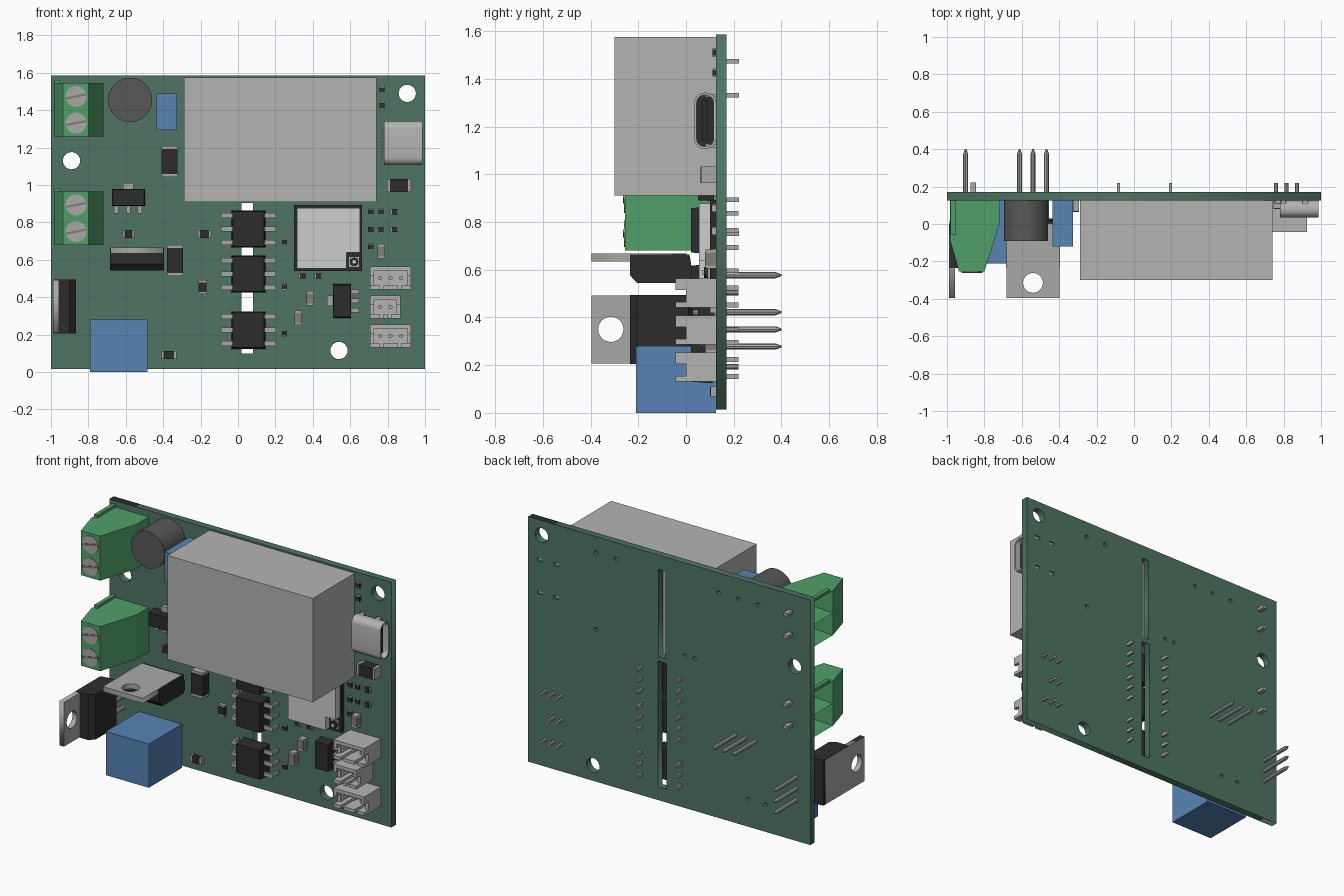
import bpy, bmesh, math
from mathutils import Matrix, Vector

if "Cube" in bpy.data.objects:
    bpy.data.objects.remove(bpy.data.objects["Cube"])


def material(name, code):
    """Flat colour from a display hex code."""
    srgb = [int(code[i:i + 2], 16) / 255 for i in (0, 2, 4)]
    rgba = [((c + 0.055) / 1.055) ** 2.4 for c in srgb] + [1]
    mat = bpy.data.materials.new(name)
    mat.use_nodes = True
    mat.diffuse_color = rgba
    mat.node_tree.nodes["Principled BSDF"].inputs["Base Color"].default_value = rgba
    return mat


BOARD = material("board green", "4E7563")
GREEN = material("terminal green", "50A068")
BLUE = material("component blue", "5783B4")
GREY = material("housing grey", "B4B4B2")
SILVER = material("shield silver", "CDCDCD")
BLACK = material("chip black", "2C2C2C")
CHARCOAL = material("charcoal", "585858")
METAL = material("lead metal", "A9A9A6")
TAN = material("ceramic grey brown", "827E78")

FRONT, BACK = 0.125, 0.17      # board faces along y
XZ = Matrix.Rotation(math.pi / 2, 4, "X")
YZ = Matrix(((0, 0, 1, 0), (1, 0, 0, 0), (0, 1, 0, 0), (0, 0, 0, 1)))
round_parts = []


def finish(bm, name, *mats):
    bmesh.ops.recalc_face_normals(bm, faces=bm.faces)
    mesh = bpy.data.meshes.new(name)
    bm.to_mesh(mesh)
    bm.free()
    for mat in mats:
        mesh.materials.append(mat)
    obj = bpy.data.objects.new(name, mesh)
    bpy.context.collection.objects.link(obj)
    return obj


def box(name, x0, x1, y0, y1, z0, z1, mat, taper=1.0):
    """Box between limits; taper shrinks its front face."""
    bm = bmesh.new()
    bmesh.ops.create_cube(bm, size=1)
    for v in bm.verts:
        k = taper if v.co.y < 0 else 1
        v.co = Vector(((x0 + x1) / 2 + v.co.x * k * (x1 - x0),
                       (y0 + y1) / 2 + v.co.y * (y1 - y0),
                       (z0 + z1) / 2 + v.co.z * k * (z1 - z0)))
    return finish(bm, name, mat)


def cylinder(name, x, z, r, y0, y1, mat, sides=32, tip=1.0):
    bm = bmesh.new()
    bmesh.ops.create_cone(bm, cap_ends=True, segments=sides, radius1=r * tip, radius2=r, depth=y1 - y0,
                          matrix=Matrix.Translation((x, (y0 + y1) / 2, z)) @ XZ)
    obj = finish(bm, name, mat)
    round_parts.append(obj)
    return obj


def prism(points, depth, matrix):
    """Profile extruded along its local z, as a bmesh."""
    bm = bmesh.new()
    face = bm.faces.new([bm.verts.new((a, b, 0)) for a, b in points])
    new = bmesh.ops.extrude_face_region(bm, geom=[face])["geom"]
    bmesh.ops.translate(bm, verts=[g for g in new if isinstance(g, bmesh.types.BMVert)], vec=(0, 0, depth))
    bmesh.ops.transform(bm, matrix=matrix, verts=bm.verts)
    bmesh.ops.recalc_face_normals(bm, faces=bm.faces)
    return bm


def rect(a0, a1, b0, b1):
    return [(a0, b0), (a1, b0), (a1, b1), (a0, b1)]


def circle(a, b, r, sides=24):
    return [(a + r * math.cos(t * math.tau / sides), b + r * math.sin(t * math.tau / sides)) for t in range(sides)]


def pierced_plate(name, loops, thickness, matrix, mat):
    """Flat plate whose later loops are holes."""
    curve = bpy.data.curves.new(name, "CURVE")
    curve.dimensions, curve.fill_mode, curve.extrude = "2D", "BOTH", thickness / 2
    for loop in loops:
        spline = curve.splines.new("POLY")
        spline.points.add(len(loop) - 1)
        for point, (a, b) in zip(spline.points, loop):
            point.co = (a, b, 0, 1)
        spline.use_cyclic_u = True
    temp = bpy.data.objects.new(name, curve)
    bm = bmesh.new()
    bm.from_mesh(bpy.data.meshes.new_from_object(temp))
    bpy.data.objects.remove(temp)
    bmesh.ops.remove_doubles(bm, verts=bm.verts, dist=0.0001)
    bmesh.ops.transform(bm, matrix=matrix, verts=bm.verts)
    return finish(bm, name, mat)


# Circuit board with mounting holes, isolation slots and drill holes
holes = [rect(-1, 1, 0.015, 1.585), rect(0.02, 0.08, 0.1, 0.905), rect(0.025, 0.075, 0.935, 1.495)]
holes += [circle(x, z, 0.046) for x, z in ((0.905, 1.49), (-0.89, 1.13), (0.54, 0.115))]
holes += [circle(x, z, 0.013, 8) for x, z in (
    (0.52, 1.48), (0.375, 1.48), (0.52, 0.99), (-0.11, 0.99), (-0.18, 0.99), (-0.35, 1.455),
    (-0.49, 1.455), (-0.63, 1.455), (-0.56, 0.19), (-0.685, 0.19))]
holes += [rect(x - 0.018, x + 0.018, z - 0.01, z + 0.01) for x in (0.8, 0.915) for z in (1.12, 1.33)]
pierced_plate("circuit_board", holes, BACK - FRONT, Matrix.Translation((0, (FRONT + BACK) / 2, 0)) @ XZ, BOARD)

# Large simple components
box("relay", -0.29, 0.74, -0.3, FRONT, 0.91, 1.575, GREY)
box("power_block", -0.79, -0.485, -0.21, FRONT, 0, 0.28, BLUE)
box("film_capacitor", -0.437, -0.325, -0.12, FRONT, 1.295, 1.49, BLUE)
cylinder("round_capacitor", -0.577, 1.455, 0.118, -0.09, FRONT, CHARCOAL, 48)

# Screw terminals: two poles each, with wire openings on the outer side
profile = [(-0.985, FRONT), (-0.985, -0.08), (-0.935, -0.255), (-0.8, -0.255), (-0.72, 0), (-0.72, FRONT)]
for label, base in (("upper", 1.26), ("lower", 0.68)):
    for pole in range(2):
        low = base + pole * 0.1425
        bm = prism(profile, 0.1425, Matrix.Translation((0, 0, low)))
        opening = [f for f in bm.faces if f.normal.x < -0.99]
        bmesh.ops.inset_individual(bm, faces=opening, thickness=0.022, depth=-0.12)
        finish(bm, label + "_terminal_body", GREEN)
        z = low + 0.071
        cylinder(label + "_terminal_screw", -0.866, z, 0.056, -0.259, -0.25, METAL)
        slot = box(label + "_screw_slot", -0.055, 0.055, -0.263, -0.258, -0.006, 0.006, TAN)
        slot.matrix_world = Matrix.Translation((-0.866, 0, z)) @ Matrix.Rotation(-0.2, 4, "Y")
        box(label + "_terminal_pin", -0.875, -0.845, BACK - 0.05, 0.222, z - 0.01, z + 0.01, METAL)
    box(label + "_terminal_rib", -0.98, -0.955, -0.06, FRONT, base + 0.285, base + 0.302, GREEN)


# Tabbed power transistors
def transistor(name, matrix):
    hole = circle(0, -0.315, 0.053)
    pierced_plate(name + "_tab", [rect(-0.142, 0.142, -0.395, 0), hole], 0.033,
                  matrix @ Matrix.Translation((0, 0, -0.0165)), METAL)
    side = [(-0.235, -0.004), (0.015, -0.004), (0.03, -0.1), (0.01, -0.123), (-0.205, -0.123), (-0.235, -0.09)]
    finish(prism(side, 0.29, matrix @ Matrix.Translation((-0.145, 0, 0)) @ YZ), name + "_body", BLACK)
    for i in (-1, 0, 1):
        spot = matrix @ Vector((i * 0.072, 0, -0.09))
        cylinder(name + "_leg", spot.x, spot.z, 0.013, 0, 0.375, METAL, 8)
        bm = bmesh.new()
        bmesh.ops.create_cone(bm, cap_ends=True, segments=8, radius1=0.004, radius2=0.013, depth=0.025,
                              matrix=Matrix.Translation((spot.x, 0.3875, spot.z)) @ XZ)
        finish(bm, name + "_leg_tip", METAL)


transistor("centre_transistor", Matrix.Translation((-0.54, 0, 0.667)))
transistor("edge_transistor", Matrix.Translation((-0.99, 0, 0.35)) @ Matrix.Rotation(-math.pi / 2, 4, "Y"))

# Optocouplers straddling the slot
for z in (0.765, 0.524, 0.224):
    box("optocoupler_body", -0.034, 0.146, 0.02, 0.11, z - 0.1, z + 0.1, BLACK, 0.93)
    for dz in (-0.072, 0, 0.072):
        for inner, outer in ((-0.03, -0.09), (0.142, 0.202)):
            tip = outer + math.copysign(0.014, inner - outer)
            box("optocoupler_arm", min(inner, outer), max(inner, outer), 0.06, 0.072, z + dz - 0.013, z + dz + 0.013, METAL)
            box("optocoupler_pin", min(tip, outer), max(tip, outer), 0.06, 0.22, z + dz - 0.01, z + dz + 0.01, METAL)

# Wireless module with notched shield and antenna socket
box("module_board", 0.3, 0.663, 0.1, FRONT, 0.54, 0.893, BLACK)
shield = [(0.315, 0.553), (0.58, 0.553), (0.58, 0.638), (0.652, 0.638), (0.652, 0.878), (0.315, 0.878)]
finish(prism(shield, 0.045, Matrix.Translation((0, 0.1, 0)) @ XZ), "module_shield", SILVER)
box("antenna_base", 0.592, 0.65, 0.09, 0.1, 0.56, 0.618, METAL)
cylinder("antenna_ring", 0.621, 0.589, 0.023, 0.075, 0.09, BLACK, 16)
cylinder("antenna_core", 0.621, 0.589, 0.01, 0.07, 0.09, SILVER, 12)

# Open pin headers
for z, right, pins in ((0.503, 0.925, 3), (0.348, 0.868, 2), (0.193, 0.925, 3)):
    left, low, high = 0.707, z - 0.061, z + 0.061
    box("header_base", left, right, 0.09, FRONT, low, high, GREY)
    box("header_top_wall", left, right, -0.043, FRONT, high - 0.022, high, GREY)
    for a, b in ((left, left + 0.05), (left + 0.07, right - 0.07), (right - 0.05, right)):
        box("header_bottom_wall", a, b, -0.043, FRONT, low, low + 0.022, GREY)
    for a in (left, right - 0.02):
        box("header_side_wall", a, a + 0.02, 0, FRONT, low, high, GREY)
        box("header_side_post", a, a + 0.02, -0.043, 0, z + 0.012, high, GREY)
    for i in range(pins):
        cylinder("header_pin", 0.76 + i * 0.056, z, 0.011, 0, 0.22, METAL, 8)

# Rounded data socket opening sideways
bm = bmesh.new()
bmesh.ops.create_cube(bm, size=1, matrix=Matrix.Translation((0.883, 0.08, 1.224)) @ Matrix.Diagonal((0.205, 0.09, 0.235, 1)))
edges = [e for e in bm.edges if abs(e.verts[0].co.x - e.verts[1].co.x) > 0.1]
bmesh.ops.bevel(bm, geom=edges, offset=0.04, segments=5, profile=0.5, affect="EDGES")
mouth = [f for f in bm.faces if f.normal.x > 0.99]
bmesh.ops.inset_individual(bm, faces=mouth, thickness=0.01)
bmesh.ops.inset_individual(bm, faces=mouth, thickness=0.0005, depth=-0.13)
mouth[0].material_index = 1
round_parts.append(finish(bm, "data_socket_shell", GREY, BLACK))
box("data_socket_tongue", 0.84, 0.965, 0.068, 0.092, 1.14, 1.308, BLACK)
for z in (1.12, 1.33):
    for x in (0.8, 0.915):
        box("data_socket_leg", x - 0.014, x + 0.014, 0.08, 0.165, z - 0.007, z + 0.007, METAL)
for i in range(10):
    z = 1.15 + i * 0.0165
    box("data_socket_contact", 0.768, 0.785, 0.112, FRONT, z - 0.004, z + 0.004, METAL)

# Three-legged regulators
box("left_regulator_body", -0.674, -0.497, 0.05, 0.118, 0.888, 0.979, BLACK, 0.95)
box("left_regulator_tab", -0.615, -0.558, 0.1, FRONT, 0.97, 1.012, METAL)
box("right_regulator_body", 0.508, 0.604, 0.05, 0.118, 0.289, 0.47, BLACK, 0.95)
box("right_regulator_tab", 0.475, 0.515, 0.1, FRONT, 0.352, 0.408, METAL)
for i in (-1, 0, 1):
    x, z = -0.588 + i * 0.062, 0.38 + i * 0.05
    box("left_regulator_leg", x - 0.012, x + 0.012, 0.1, FRONT, 0.848, 0.89, METAL)
    box("right_regulator_leg", 0.6, 0.647, 0.1, FRONT, z - 0.012, z + 0.012, METAL)


# Surface chips with metal ends along their longer side
def chip(x, z, w, h, thick, body=BLACK):
    x0, x1, z0, z1, top = x - w / 2, x + w / 2, z - h / 2, z + h / 2, FRONT - thick
    end = 0.16 * max(w, h) if max(w, h) < 0.1 else 0.016
    if w > h:
        box("chip_body", x0 + end, x1 - end, top, FRONT, z0, z1, body)
        ends = ((x0, x0 + end, z0, z1), (x1 - end, x1, z0, z1))
    else:
        box("chip_body", x0, x1, top, FRONT, z0 + end, z1 - end, body)
        ends = ((x0, x1, z0, z0 + end), (x0, x1, z1 - end, z1))
    for a, b, c, d in ends:
        box("chip_end", a, b, top + 0.002, FRONT, c, d, METAL)


for spec in ((-0.366, 1.126, 0.085, 0.165, 0.06), (-0.337, 0.596, 0.085, 0.165, 0.06),
             (0.861, 0.998, 0.128, 0.07, 0.065), (-0.586, 0.738, 0.065, 0.042, 0.025),
             (-0.18, 0.738, 0.07, 0.042, 0.025), (-0.19, 0.454, 0.045, 0.075, 0.025),
             (-0.37, 0.09, 0.08, 0.043, 0.025)):
    chip(*spec)
for x, z in ((0.77, 1.51), (0.77, 1.425), (0.71, 0.857), (0.765, 0.857), (0.71, 0.762),
             (0.765, 0.762), (0.71, 0.67), (0.248, 0.693), (0.248, 0.455), (0.248, 0.207)):
    chip(x, z, 0.028, 0.036, 0.015)
for x, z in ((0.838, 0.857), (0.838, 0.762), (0.347, 0.513), (0.432, 0.513)):
    chip(x, z, 0.045, 0.028, 0.02)
for x, z in ((0.765, 0.645), (0.386, 0.394), (0.322, 0.29)):
    chip(x, z, 0.04, 0.078, 0.045, TAN)

# Smooth the rounded parts, keeping sharp rims
for obj in bpy.context.selected_objects:
    obj.select_set(False)
for obj in round_parts:
    obj.select_set(True)
bpy.context.view_layer.objects.active = round_parts[0]
bpy.ops.object.shade_smooth_by_angle(angle=math.radians(35))
